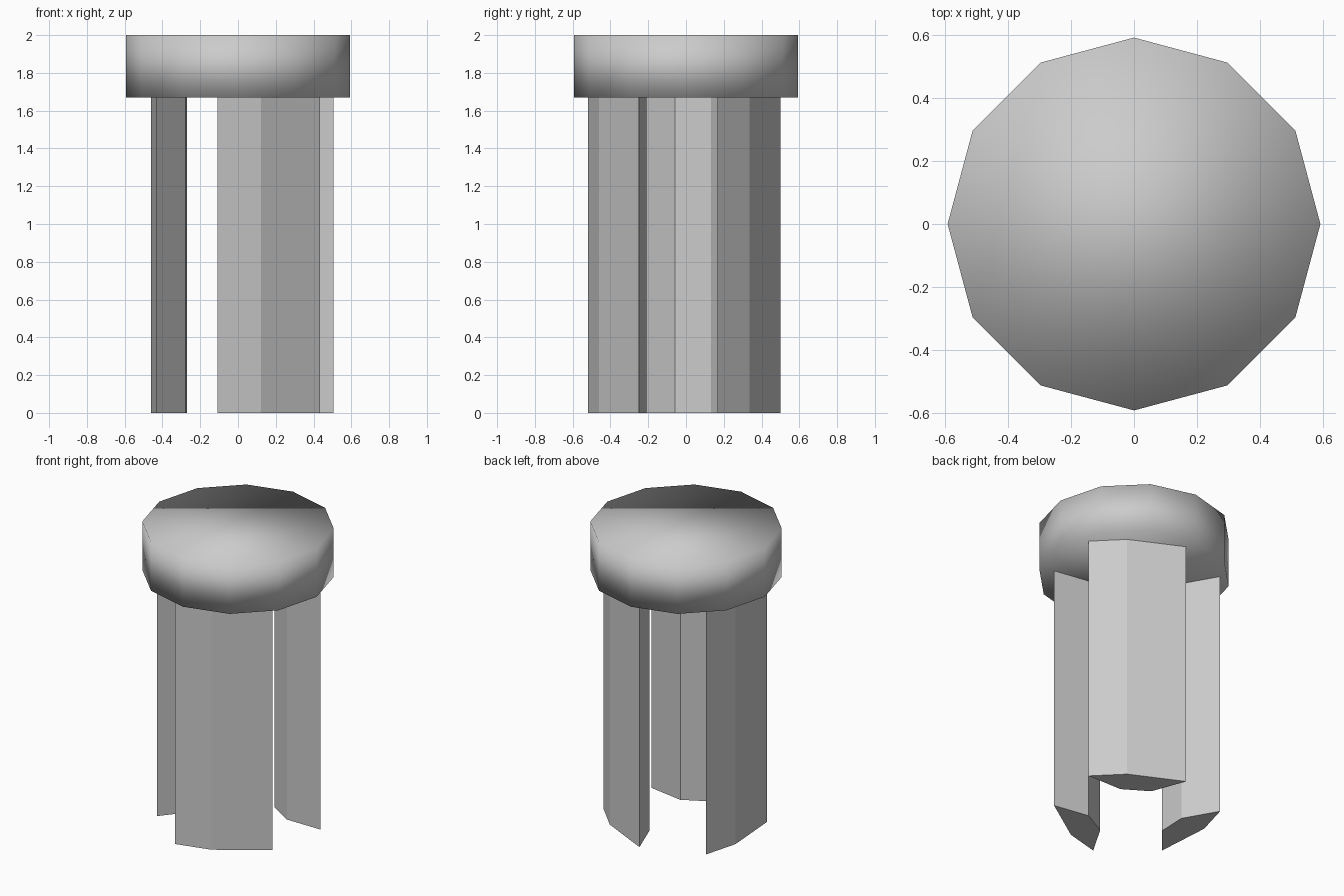
import bpy, bmesh
from math import cos, sin, pi

if "Cube" in bpy.data.objects:
    bpy.data.objects.remove(bpy.data.objects["Cube"])

CAP_BASE, TOP, CAP_RADIUS = 1.67, 2.0, 0.592


def prism(name, outline, z0, z1, smooth=False):
    """Extrude a flat outline upwards into a closed solid."""
    bm = bmesh.new()
    face = bm.faces.new([bm.verts.new((x, y, z0)) for x, y in outline])
    top = bmesh.ops.extrude_face_region(bm, geom=[face], use_keep_orig=True)
    verts = [g for g in top["geom"] if isinstance(g, bmesh.types.BMVert)]
    bmesh.ops.translate(bm, verts=verts, vec=(0, 0, z1 - z0))
    bmesh.ops.recalc_face_normals(bm, faces=bm.faces)
    for f in bm.faces:
        f.smooth = smooth
    mesh = bpy.data.meshes.new(name)
    bm.to_mesh(mesh)
    bm.free()
    obj = bpy.data.objects.new(name, mesh)
    bpy.context.collection.objects.link(obj)
    return obj


# Twelve-sided cap, smooth shaded over its rim
ring = [(CAP_RADIUS * cos(i * pi / 6), CAP_RADIUS * sin(i * pi / 6)) for i in range(12)]
prism("cap", ring, CAP_BASE, TOP, smooth=True)

# Three identical curved legs, a third of a turn apart
leg_section = [(-0.108, -0.52), (0.122, -0.46), (0.433, -0.25), (0.19, -0.21), (0.02, -0.30)]
for i, name in enumerate(("front_leg", "right_leg", "left_leg")):
    leg = prism(name, leg_section, 0, CAP_BASE)
    leg.rotation_euler.z = i * 2 * pi / 3
